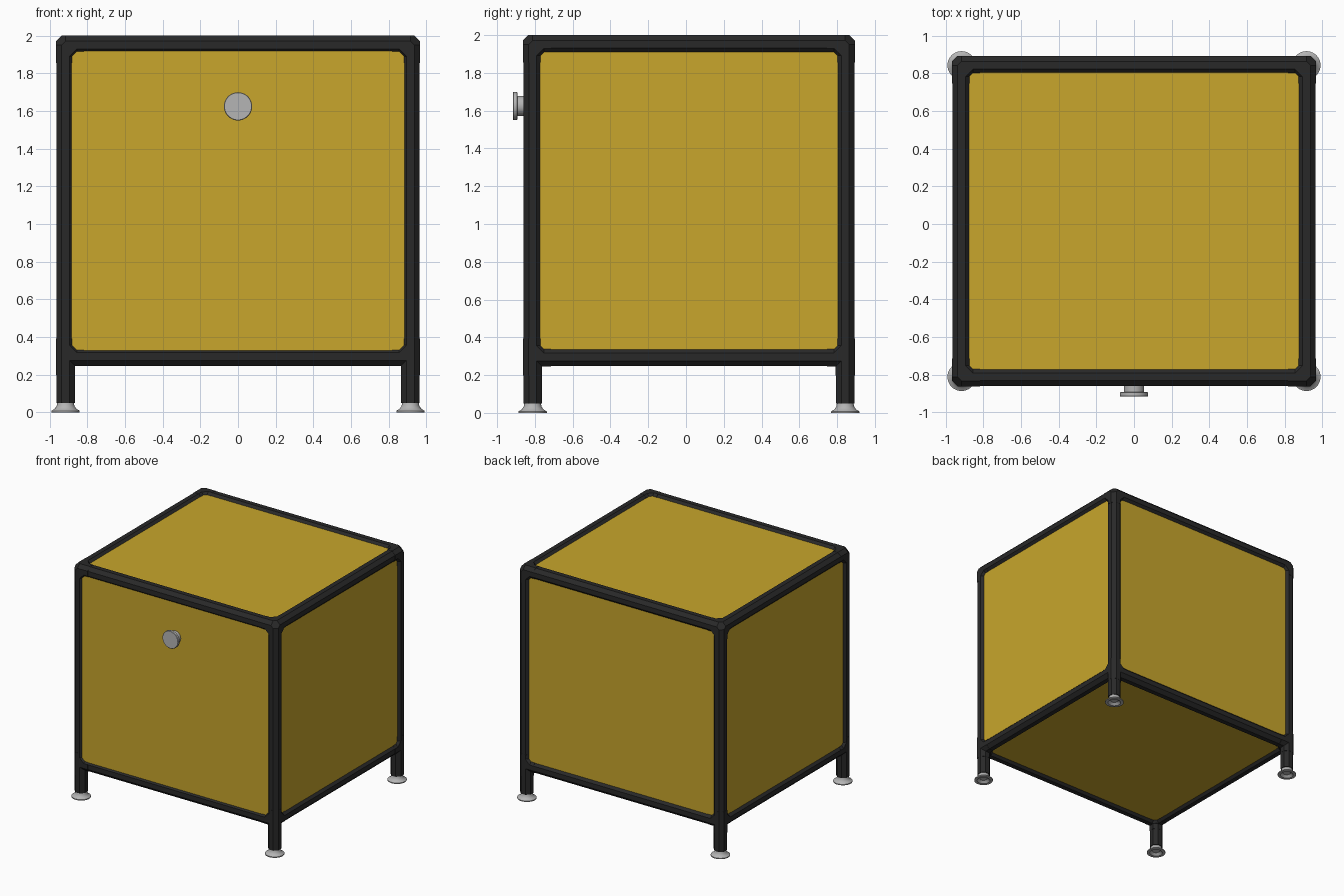
import bpy, bmesh, math
from mathutils import Vector

cube = bpy.data.objects.get("Cube")
if cube:
    bpy.data.objects.remove(cube, do_unlink=True)

# Frame centre lines
X, YF, YB, ZB, ZT = 0.916, -0.812, 0.843, 0.296, 1.951
R = 0.049        # half width of the octagonal tube
SLEEVE = 0.0505  # half width of the corner connectors
REACH = 0.097    # length of a connector arm


def material(name, color, rough):
    m = bpy.data.materials.new(name)
    m.use_nodes = True
    m.diffuse_color = (*color, 1)
    bsdf = m.node_tree.nodes["Principled BSDF"]
    bsdf.inputs["Base Color"].default_value = (*color, 1)
    bsdf.inputs["Roughness"].default_value = rough
    return m


YELLOW = material("mustard yellow", (0.578, 0.381, 0.025), 0.6)
BLACK = material("black", (0.022, 0.022, 0.022), 0.6)
METAL = material("light grey metal", (0.46, 0.46, 0.46), 0.5)


def finish(bm, name, mat):
    bmesh.ops.recalc_face_normals(bm, faces=bm.faces)
    mesh = bpy.data.meshes.new(name)
    bm.to_mesh(mesh)
    bm.free()
    mesh.materials.append(mat)
    obj = bpy.data.objects.new(name, mesh)
    bpy.context.collection.objects.link(obj)
    return obj


def ring(center, axis, half):
    """Corner points of an octagon across the given axis, flats facing the other axes."""
    pts = []
    for i in range(8):
        a = math.pi / 8 + i * math.pi / 4
        p = Vector(center)
        p[(axis + 1) % 3] += half / math.cos(math.pi / 8) * math.cos(a)
        p[(axis + 2) % 3] += half / math.cos(math.pi / 8) * math.sin(a)
        pts.append(p)
    return pts


def add_tube(bm, start, end, axis, half):
    a, b = ([bm.verts.new(p) for p in ring(c, axis, half)] for c in (start, end))
    for i in range(8):
        j = (i + 1) % 8
        bm.faces.new((a[i], a[j], b[j], b[i]))
    bm.faces.new(a)
    bm.faces.new(b)


def tube(name, start, end, axis):
    bm = bmesh.new()
    add_tube(bm, start, end, axis, R)
    finish(bm, name, BLACK)


def connector(name, corner, has_leg):
    """Chamfered hub with a short sleeve along each joining tube."""
    inward = [-math.copysign(1, corner[0]), -math.copysign(1, corner[1]), 1 if has_leg else -1]
    bm = bmesh.new()
    points = []
    for axis in range(3):
        step = Vector((0, 0, 0))
        step[axis] = inward[axis]
        points += ring(corner, axis, SLEEVE) + ring(corner + step * 0.06, axis, SLEEVE)
    hub = [bm.verts.new(p) for p in points]
    hull = bmesh.ops.convex_hull(bm, input=hub)
    loose = {v for v in hull["geom_interior"] + hull["geom_unused"]
             if isinstance(v, bmesh.types.BMVert)}
    bmesh.ops.delete(bm, geom=list(loose), context="VERTS")
    for axis in range(3):
        step = Vector((0, 0, 0))
        step[axis] = inward[axis] * REACH
        start = corner - step if has_leg and axis == 2 else corner
        add_tube(bm, start, corner + step, axis, SLEEVE)
    finish(bm, name, BLACK)


def box(name, low, high, mat):
    bm = bmesh.new()
    bmesh.ops.create_cube(bm, size=1)
    for v in bm.verts:
        v.co = [(l + h) / 2 + c * (h - l) for l, h, c in zip(low, high, v.co)]
    finish(bm, name, mat)


def lathe(name, profile, mat, segments=40):
    """Revolve (radius, height) points around z."""
    bm = bmesh.new()
    verts = [bm.verts.new((r, 0, z)) for r, z in profile]
    edges = [bm.edges.new(pair) for pair in zip(verts, verts[1:])]
    bmesh.ops.spin(bm, geom=verts + edges, cent=(0, 0, 0), axis=(0, 0, 1),
                   angle=math.tau, steps=segments)
    bmesh.ops.remove_doubles(bm, verts=bm.verts, dist=0.0002)
    obj = finish(bm, name, mat)
    bpy.ops.object.select_all(action="DESELECT")
    bpy.context.view_layer.objects.active = obj
    obj.select_set(True)
    bpy.ops.object.shade_smooth_by_angle(angle=math.radians(30))
    return obj


# Rails running left-right and front-back, at the top and bottom
for level, z in (("bottom", ZB), ("top", ZT)):
    for end, y in (("front", YF), ("back", YB)):
        tube(f"{level}_{end}_rail", (-X, y, z), (X, y, z), 0)
    for side, x in (("right", -X), ("left", X)):
        tube(f"{level}_{side}_rail", (x, YF, z), (x, YB, z), 1)

# Posts with connectors and adjustable feet
foot_profile = [(0, 0.018), (0.03, 0.018), (0.052, 0), (0.075, 0), (0.075, 0.008),
                (0.058, 0.018), (0.047, 0.034), (0.044, 0.052), (0, 0.052)]
for side, x in (("right", -X), ("left", X)):
    for end, y in (("front", YF), ("back", YB)):
        tube(f"{end}_{side}_post", (x, y, 0.05), (x, y, ZT), 2)
        connector(f"{end}_{side}_top_connector", Vector((x, y, ZT)), False)
        connector(f"{end}_{side}_bottom_connector", Vector((x, y, ZB)), True)
        lathe(f"{end}_{side}_foot", foot_profile, METAL).location = (x, y, 0)

# Panels, set slightly behind the tube faces
T = 0.03
box("front_door", (-X, YF - 0.037, ZB), (X, YF, ZT), YELLOW)
box("back_panel", (-X, YB, ZB), (X, YB + T, ZT), YELLOW)
box("right_panel", (-X - T, YF, ZB), (-X, YB, ZT), YELLOW)
box("left_panel", (X, YF, ZB), (X + T, YB, ZT), YELLOW)
box("top_panel", (-X, YF, ZT), (X, YB, ZT + T), YELLOW)
box("bottom_panel", (-X, YF, ZB - T), (X, YB, ZB), YELLOW)

# Door knob: a stem with a wide disc
knob = lathe("door_knob", [(0, 0), (0.053, 0), (0.053, 0.052), (0.072, 0.052), (0.075, 0.055),
                           (0.075, 0.073), (0.072, 0.076), (0, 0.076)], METAL)
knob.rotation_euler = (math.pi / 2, 0, 0)
knob.location = (0, -0.841, 1.625)
